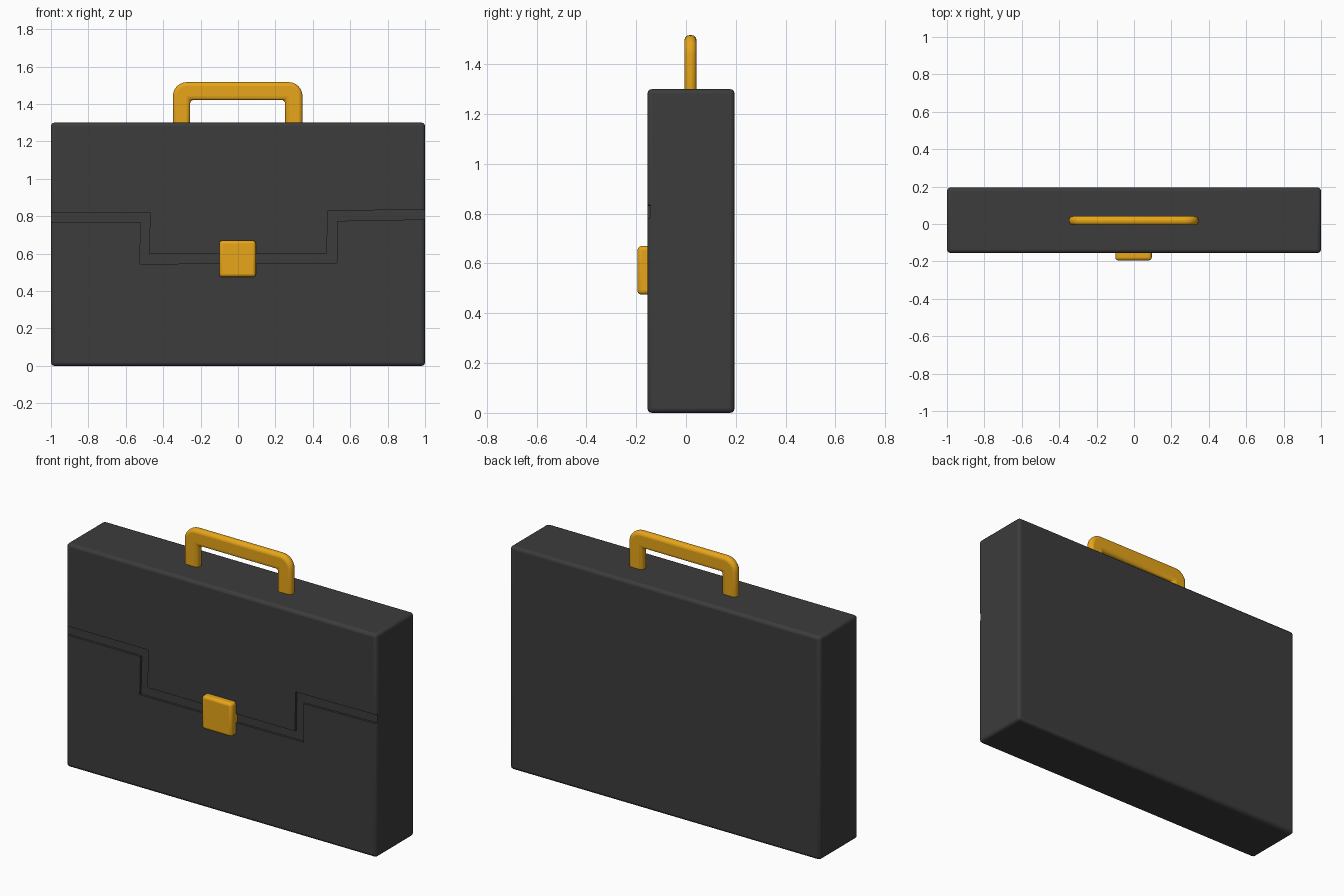
import bpy, bmesh, math

if "Cube" in bpy.data.objects:
    bpy.data.objects.remove(bpy.data.objects["Cube"])


def material(name, color):
    m = bpy.data.materials.new(name)
    m.diffuse_color = color
    m.use_nodes = True
    m.node_tree.nodes["Principled BSDF"].inputs["Base Color"].default_value = m.diffuse_color
    return m


def prism(name, outline, y0, y1, mat=None):
    """Extrude an x-z outline from y0 to y1."""
    bm = bmesh.new()
    face = bm.faces.new([bm.verts.new((x, y0, z)) for x, z in outline])
    ext = bmesh.ops.extrude_face_region(bm, geom=[face])["geom"]
    verts = [g for g in ext if isinstance(g, bmesh.types.BMVert)]
    bmesh.ops.translate(bm, verts=verts, vec=(0, y1 - y0, 0))
    bmesh.ops.recalc_face_normals(bm, faces=bm.faces)
    me = bpy.data.meshes.new(name)
    bm.to_mesh(me)
    bm.free()
    ob = bpy.data.objects.new(name, me)
    bpy.context.collection.objects.link(ob)
    if mat:
        me.materials.append(mat)
    return ob


def bevel(ob, width, segments=3):
    mod = ob.modifiers.new("bevel", "BEVEL")
    mod.width = width
    mod.segments = segments
    mod.limit_method = "ANGLE"
    mod.angle_limit = math.radians(30)


def smooth(ob):
    bpy.ops.object.select_all(action="DESELECT")
    ob.select_set(True)
    bpy.context.view_layer.objects.active = ob
    bpy.ops.object.shade_smooth_by_angle(angle=math.radians(35))


def rect(x0, x1, z0, z1):
    return [(x0, z0), (x1, z0), (x1, z1), (x0, z1)]


leather = material("dark_leather", (0.045, 0.045, 0.045, 1))
gold = material("gold", (0.8, 0.38, 0.01, 1))

# Case body
body = prism("case_body", rect(-1, 1, 0, 1.3), -0.155, 0.195, leather)
bevel(body, 0.018)

# Stepped groove outlining the flap on the front
upper = [(-1.1, 0.82), (-0.47, 0.82), (-0.475, 0.60), (0.475, 0.60), (0.48, 0.83), (1.1, 0.835)]
lower = [(-1.1, 0.768), (-0.52, 0.768), (-0.525, 0.545), (0.53, 0.55), (0.53, 0.775), (1.1, 0.785)]
groove = prism("groove_cutter", upper + lower[::-1], -0.25, -0.142)
groove.hide_render = True
groove.hide_viewport = True
cut = body.modifiers.new("groove", "BOOLEAN")
cut.operation = "DIFFERENCE"
cut.solver = "EXACT"
cut.object = groove
smooth(body)

# Clasp
clasp = prism("clasp", rect(-0.1, 0.095, 0.475, 0.67), -0.195, -0.12, gold)
bevel(clasp, 0.016)
smooth(clasp)

# Handle: rounded outer corners, square inner corners
L, R, TOP, FOOT, RAD = -0.348, 0.345, 1.517, 1.27, 0.075


def corner(cx, start):
    return [(cx + RAD * math.cos(math.radians(start + a)),
             TOP - RAD + RAD * math.sin(math.radians(start + a))) for a in range(0, 91, 15)]


outline = [(R, FOOT)] + corner(R - RAD, 0) + corner(L + RAD, 90) + [(L, FOOT)]
outline += [(-0.256, FOOT), (-0.256, 1.422), (0.252, 1.422), (0.252, FOOT)]
handle = prism("carry_handle", outline, -0.006, 0.042, gold)
bevel(handle, 0.02, 4)
smooth(handle)
